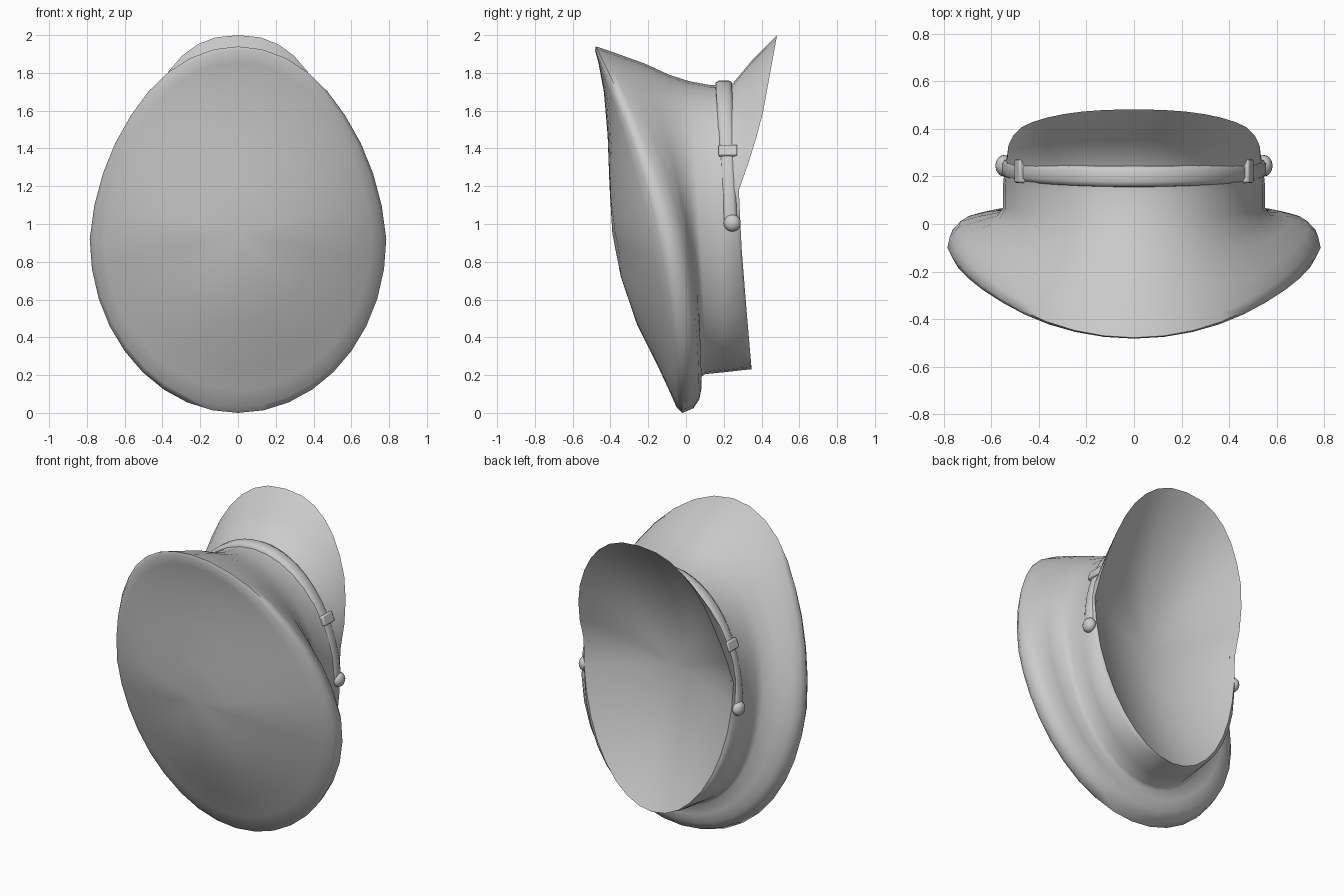
import bpy, bmesh, math
from mathutils import Vector

if "Cube" in bpy.data.objects:
    bpy.data.objects.remove(bpy.data.objects["Cube"])

N = 36


def ring(a, zb, zc, zt, yb, ys, yt, taper=0.0, power=1.0):
    """Egg-shaped loop; y runs smoothly from bottom (yb) past the sides (ys) to top (yt)."""
    pts = []
    for i in range(N):
        t = 2 * math.pi * i / N
        c, s = math.cos(t), math.sin(t)
        x = a * c
        if s > 0:
            z = zc + s * (zt - zc)
            y = ys + s * (yt - yb) / 2 + s * s * ((yt + yb) / 2 - ys)
            x = a * math.copysign(abs(c) ** power, c) * (1 - taper * min(1, 1.5 * s))
        else:
            z = zc + s * (zc - zb)
            y = ys + (yb - ys) * (1 - (1 + s) ** 2)
        pts.append(Vector((x, y, z)))
    return pts


def edge_y(z):
    """Side profile of the opening edge: band below, visor above."""
    prof = [(0.2, .35), (.55, .32), (.9, .292), (1.18, .28), (1.35, .34), (1.55, .40), (2.0, .482)]
    for (z0, y0), (z1, y1) in zip(prof, prof[1:]):
        if z <= z1:
            return y0 + (y1 - y0) * (z - z0) / (z1 - z0)
    return prof[-1][1]


def loft(name, loops, closed=True, start=None, angle=65):
    bm = bmesh.new()
    rows = [[bm.verts.new(p) for p in lp] for lp in loops]
    n = len(rows[0])
    for r0, r1 in zip(rows, rows[1:]):
        for i in range(n if closed else n - 1):
            j = (i + 1) % n
            bm.faces.new((r0[i], r0[j], r1[j], r1[i]))
    if start is not None:
        c = bm.verts.new(start)
        for i in range(n):
            bm.faces.new((rows[0][i], rows[0][(i + 1) % n], c))
    bmesh.ops.recalc_face_normals(bm, faces=bm.faces)
    me = bpy.data.meshes.new(name)
    bm.to_mesh(me)
    bm.free()
    ob = bpy.data.objects.new(name, me)
    bpy.context.collection.objects.link(ob)
    smooth(ob, angle)
    return ob


def smooth(ob, angle=40):
    bpy.ops.object.select_all(action='DESELECT')
    ob.select_set(True)
    bpy.context.view_layer.objects.active = ob
    bpy.ops.object.shade_smooth_by_angle(angle=math.radians(angle))


# Cap body: crown face, rounded rim, underside (tapering to the top), then band
crown = [ring(*r, taper=.06) for r in [
    (.20, .72, .95, 1.20, -.345, -.375, -.405),
    (.42, .47, .95, 1.47, -.26, -.325, -.415),
    (.60, .26, .94, 1.70, -.155, -.25, -.435),
    (.71, .12, .93, 1.86, -.09, -.185, -.465),
    (.765, .03, .92, 1.92, -.05, -.14, -.482),
    (.785, .0, .92, 1.94, -.02, -.10, -.478),
    (.775, .025, .92, 1.93, .04, -.055, -.445),
    (.74, .07, .93, 1.90, .07, -.015, -.36),
    (.66, .13, .95, 1.85, .082, .01, -.22),
]]
band = [ring(*r) for r in [
    (.575, .19, .98, 1.79, .08, .035, -.09),
    (.55, .205, 1.0, 1.755, .10, .07, .02),
    (.55, .215, 1.02, 1.735, .20, .17, .13),
    (.542, .228, 1.06, 1.735, .315, .255, .24),
]]
# Opening edge, flaring into the visor at the top
edge = ring(.535, .23, 1.18, 2.0, 0, 0, 0, power=.85)
for p in edge:
    p.y = edge_y(p.z)
visor_mid = []
for a, b in zip(band[-1], edge):
    m = (a + b) / 2
    m.y -= .015 * max(0, b.z - 1.3)
    visor_mid.append(m)
loft("cap_body", crown + band + [visor_mid, edge], start=(0, -.39, .95))

# Lining: smooth bowl across the opening, running up under the visor
centre = Vector((0, .12, 1.08))
lining = []
for k in (.15, .3, .45, .6, .75, .88, 1):
    row = []
    for p in edge:
        q = centre.lerp(p, k)
        q.y = centre.y + (p.y - centre.y) * k * k
        row.append(q)
    lining.append(row)
loft("lining", lining, start=centre)

# Chin strap with a softly raised cross-section
strap = []
for i in range(33):
    t = math.pi * i / 32
    c, s = math.cos(t), math.sin(t)
    yc, w = .235 - .035 * s, .037 + .008 * s
    strap.append([Vector(((.531 + h) * c, yc + w * u, 1.0 + (.735 + h) * s))
                  for u, h in ((-1, -.01), (-.95, .015), (-.5, .026), (.5, .026), (.95, .015), (1, -.01))])
loft("chin_strap", strap, closed=False, angle=60)

# Strap buckles and side buttons
for side, label in ((1, "right"), (-1, "left")):
    t = math.asin(.375 / .735)
    bpy.ops.mesh.primitive_cube_add(size=1, location=(side * .55 * math.cos(t), .222, 1.385),
                                    rotation=(0, -side * math.radians(22), 0))
    buckle = bpy.context.object
    buckle.name = "strap_buckle_" + label
    buckle.scale = (.045, .098, .062)
    bpy.ops.object.transform_apply(location=False, rotation=False, scale=True)
    bev = buckle.modifiers.new("soft_edges", 'BEVEL')
    bev.width, bev.segments = .008, 2
    smooth(buckle)
    bpy.ops.mesh.primitive_uv_sphere_add(segments=16, ring_count=10, radius=.045,
                                         location=(side * .547, .245, 1.005))
    button = bpy.context.object
    button.name = "strap_button_" + label
    button.scale.x = .8
    smooth(button, 60)
